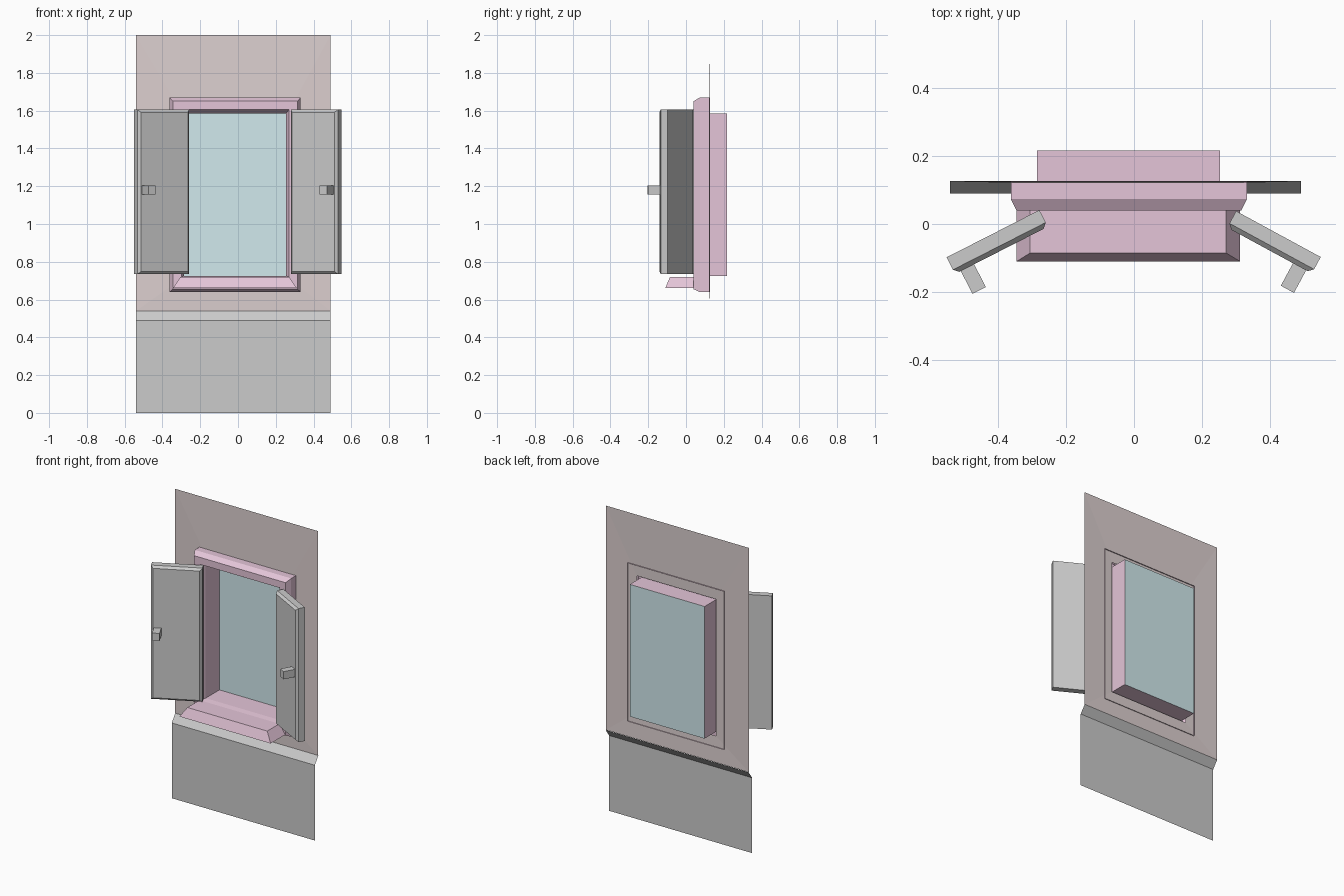
import bpy, bmesh, math
from mathutils import Matrix

if "Cube" in bpy.data.objects:
    bpy.data.objects.remove(bpy.data.objects["Cube"])


def material(name, rgb):
    m = bpy.data.materials.new(name)
    m.diffuse_color = (*rgb, 1)
    m.use_nodes = True
    m.node_tree.nodes["Principled BSDF"].inputs["Base Color"].default_value = m.diffuse_color
    return m


PINK = material("pink_trim", (0.78, 0.56, 0.69))
PLASTER = material("plaster", (0.72, 0.63, 0.63))
GLASS = material("glass", (0.64, 0.82, 0.85))


def finish(name, bm, mat=None):
    me = bpy.data.meshes.new(name)
    bm.to_mesh(me)
    bm.free()
    ob = bpy.data.objects.new(name, me)
    bpy.context.collection.objects.link(ob)
    if mat:
        me.materials.append(mat)
    return ob


def rect_rings(name, rings, mat=None):
    """Bridge successive rectangles given as (x0, x1, z0, z1, y)."""
    bm = bmesh.new()
    loops = [[bm.verts.new((x, y, z)) for x, z in
              ((x0, z0), (x1, z0), (x1, z1), (x0, z1))]
             for x0, x1, z0, z1, y in rings]
    for a, b in zip(loops, loops[1:]):
        for i in range(4):
            j = (i + 1) % 4
            bm.faces.new((a[i], a[j], b[j], b[i]))
    return finish(name, bm, mat)


def add_box(bm, u, v, z):
    """Axis-aligned box from three (low, high) ranges."""
    mat = Matrix.Translation([(a + b) / 2 for a, b in (u, v, z)])
    mat = mat @ Matrix.Diagonal([b - a for a, b in (u, v, z)] + [1])
    return bmesh.ops.create_cube(bm, size=1, matrix=mat)["verts"]


# Wall sheet with the window opening
rect_rings("wall", [(-0.54, 0.49, 0.54, 2.0, 0.125),
                    (-0.30, 0.27, 0.71, 1.60, 0.12)], PLASTER)

# Lower wall panel with sloped top
bm = bmesh.new()
rows = [[bm.verts.new((x, y, z)) for x in (-0.54, 0.49)]
        for y, z in ((0.09, 0), (0.09, 0.49), (0.127, 0.54))]
for a, b in zip(rows, rows[1:]):
    bm.faces.new((a[0], a[1], b[1], b[0]))
finish("base_panel", bm)

# Chamfered window frame and deep reveal
rect_rings("window_frame", [(-0.362, 0.332, 0.64, 1.67, 0.127),
                            (-0.362, 0.332, 0.64, 1.67, 0.073),
                            (-0.345, 0.315, 0.655, 1.65, 0.04),
                            (-0.30, 0.27, 0.72, 1.605, 0.04),
                            (-0.285, 0.253, 0.725, 1.585, 0.075),
                            (-0.285, 0.253, 0.725, 1.585, 0.216)], PINK)

# Glass pane closing the reveal
bm = bmesh.new()
bm.faces.new([bm.verts.new((x, 0.216, z)) for x, z in
              ((-0.285, 0.725), (0.253, 0.725), (0.253, 1.585), (-0.285, 1.585))])
finish("glass_pane", bm, GLASS)

# Sill with sloped front and sides
bm = bmesh.new()
for v in add_box(bm, (-0.345, 0.312), (-0.11, 0.04), (0.66, 0.72)):
    if v.co.z > 0.7:
        v.co.x = -0.305 if v.co.x < 0 else 0.27
        if v.co.y < 0:
            v.co.y = -0.085
finish("sill", bm, PINK)


# Open shutters with a chamfered front face and a square knob
def shutter(name, side, hinge, degrees, length):
    a = math.radians(degrees)
    c, s = math.cos(a), math.sin(a)
    place = Matrix(((side * c, -side * s, 0, hinge[0]),
                    (-s, -c, 0, hinge[1]),
                    (0, 0, 1, 0), (0, 0, 0, 1)))
    bm = bmesh.new()
    add_box(bm, (0, length), (0, 0.055), (0.735, 1.605))
    front = [e for e in bm.edges if all(v.co.y > 0.05 for v in e.verts)]
    bmesh.ops.bevel(bm, geom=front, offset=0.014, segments=1, affect='EDGES')
    bm.transform(place)
    bmesh.ops.recalc_face_normals(bm, faces=bm.faces)
    finish(name + "_shutter", bm)
    bm = bmesh.new()
    add_box(bm, (length - 0.063, length - 0.019), (0.05, 0.13), (1.155, 1.205))
    bm.transform(place)
    bmesh.ops.recalc_face_normals(bm, faces=bm.faces)
    finish(name + "_knob", bm)


shutter("left", -1, (-0.278, 0.041), 27, 0.306)
shutter("right", 1, (0.30, 0.038), 28.5, 0.283)
